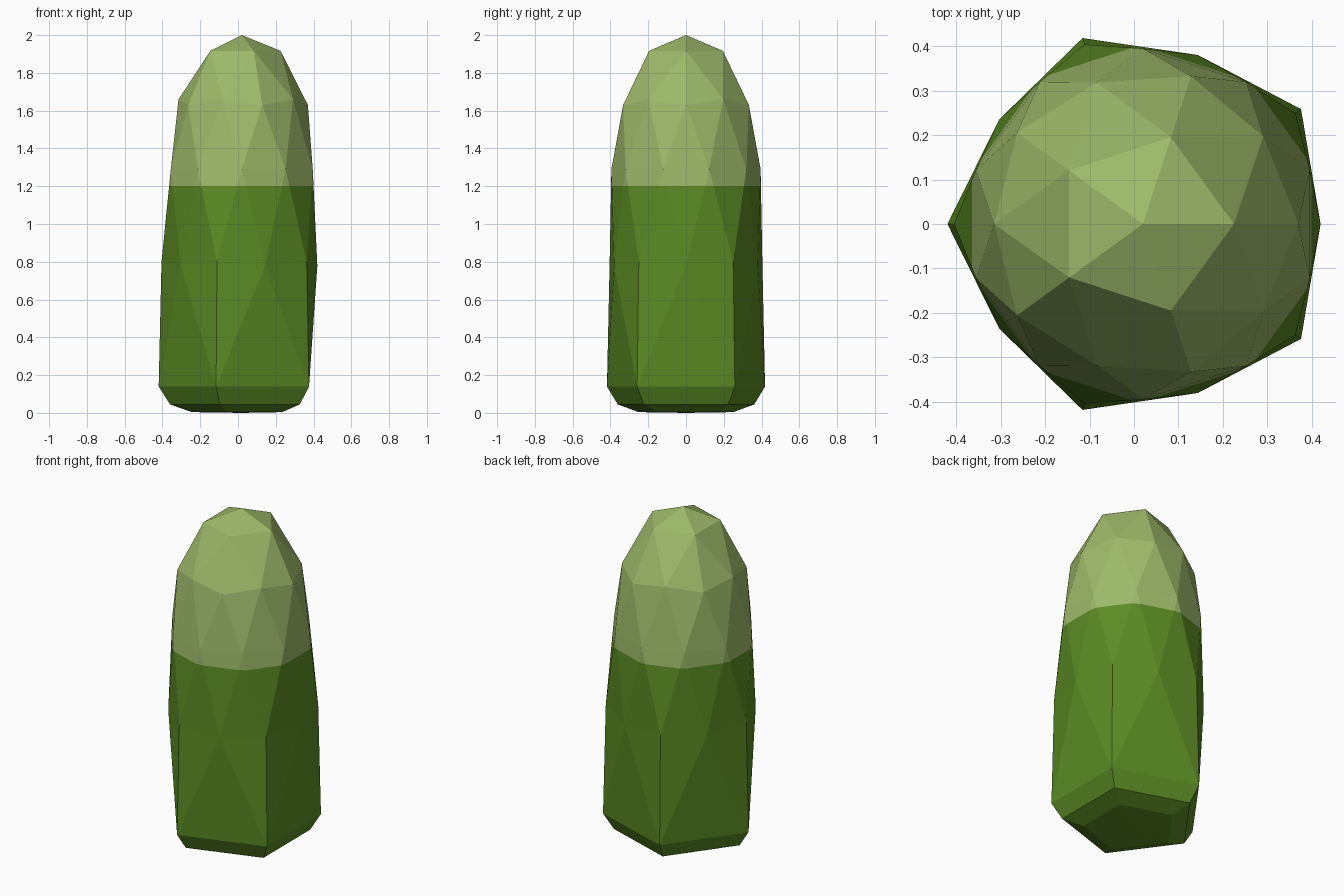
import bpy, bmesh, math

if "Cube" in bpy.data.objects:
    bpy.data.objects.remove(bpy.data.objects["Cube"])

CX = 0.02      # axis of the five-sided form
SPLIT = 1.2    # height of the colour change

def material(name, rgb):
    m = bpy.data.materials.new(name)
    m.diffuse_color = (*rgb, 1)
    m.use_nodes = True
    m.node_tree.nodes["Principled BSDF"].inputs["Base Color"].default_value = m.diffuse_color
    return m

bm = bmesh.new()

def ring(n, start, radii, heights):
    """Ring of n vertices; radii and heights alternate between even and odd."""
    verts = []
    for k in range(n):
        a = math.radians(start + 360 * k / n)
        r, z = radii[k % len(radii)], heights[k % len(heights)]
        verts.append(bm.verts.new((CX + r * math.cos(a), r * math.sin(a), z)))
    return verts

# faceted dome and body rings
apex = bm.verts.new((CX, 0, 2))
cap = ring(5, 0, [0.205], [1.917])
shoulder = ring(10, 0, [0.35, 0.335], [1.63, 1.66])
waist = ring(10, 18, [0.395], [1.29])
hip = ring(10, 0, [0.40, 0.425], [0.78, 0.80])

# pentagonal base rings
foot = ring(5, 36, [0.44], [0.14])
bevel = ring(5, 36, [0.38], [0.045])
sole = ring(5, 36, [0.264], [0.004])
bottom = bm.verts.new((CX, 0, 0))

face = bm.faces.new
for k in range(5):
    n, i = (k + 1) % 5, 2 * k
    m, e = i + 1, (i + 2) % 10
    face((apex, cap[k], cap[n]))
    face((cap[k], shoulder[i], shoulder[m]))
    face((cap[k], shoulder[m], cap[n]))
    face((cap[n], shoulder[m], shoulder[e]))
    # lower body fans into five corner edges
    face((hip[i], foot[k], hip[m]))
    face((hip[m], foot[k], hip[e]))
    face((hip[e], foot[k], foot[n]))
    face((foot[k], bevel[k], bevel[n], foot[n]))
    face((bevel[k], sole[k], sole[n], bevel[n]))
    face((sole[k], bottom, sole[n]))
for k in range(10):
    n = (k + 1) % 10
    face((shoulder[k], waist[k], shoulder[n]))
    face((waist[k], waist[n], shoulder[n]))
    face((waist[k], hip[n], waist[n]))
    face((waist[k], hip[k], hip[n]))

# cut the colour line, then colour by height
bmesh.ops.bisect_plane(bm, geom=bm.verts[:] + bm.edges[:] + bm.faces[:],
                       plane_co=(0, 0, SPLIT), plane_no=(0, 0, 1))
bmesh.ops.recalc_face_normals(bm, faces=bm.faces[:])
for f in bm.faces:
    f.material_index = int(f.calc_center_median().z > SPLIT)
    f.smooth = False

mesh = bpy.data.meshes.new("faceted_body")
bm.to_mesh(mesh)
bm.free()
mesh.materials.append(material("dark green", (0.105, 0.262, 0.017)))
mesh.materials.append(material("pale green", (0.34, 0.49, 0.143)))
bpy.context.collection.objects.link(bpy.data.objects.new("faceted_body", mesh))
